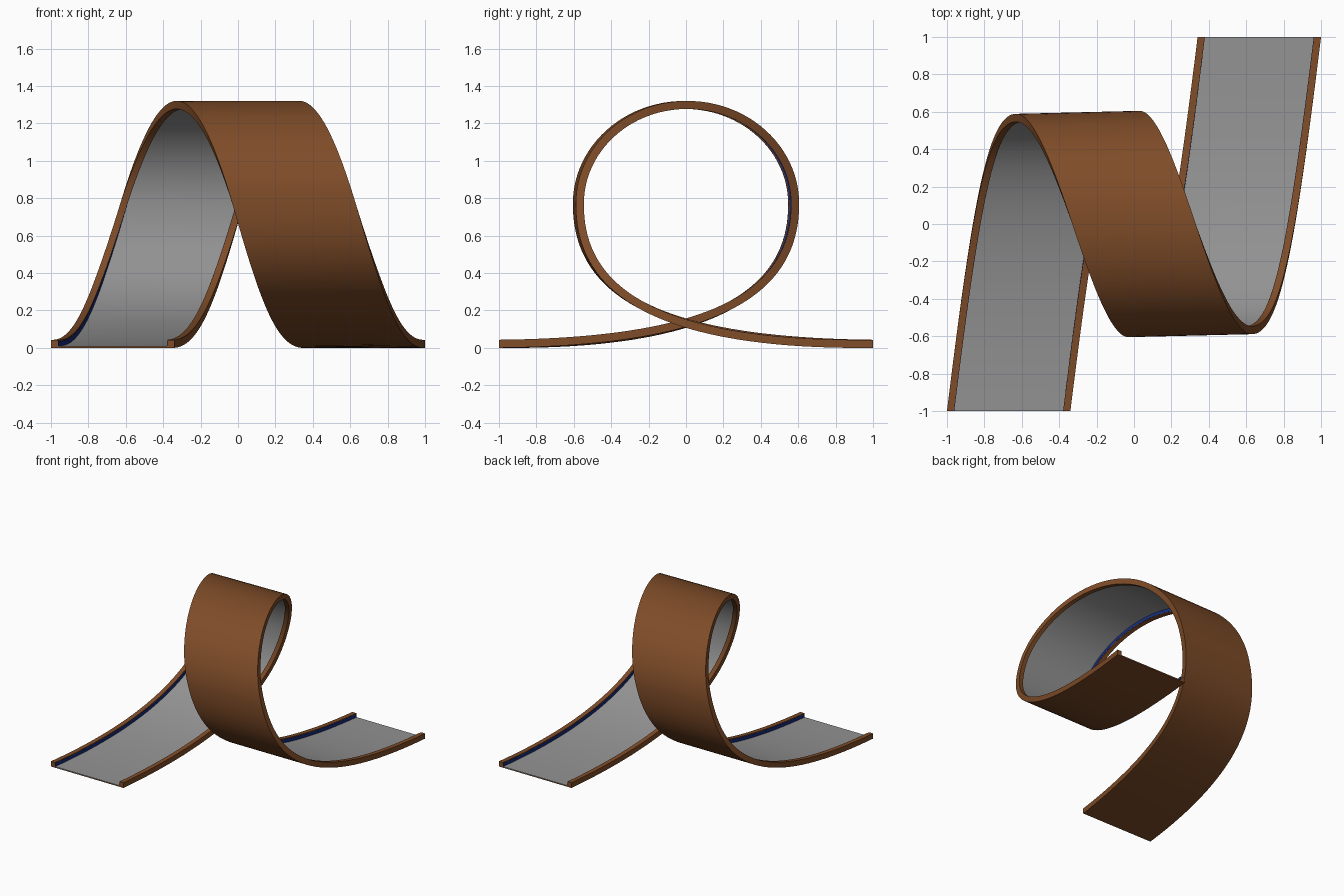
import bpy, bmesh
from mathutils import Vector

if "Cube" in bpy.data.objects:
    bpy.data.objects.remove(bpy.data.objects["Cube"])

# Outer centre line of half the track as two Bezier arcs: x, y, z, sideways bank
ramp = [(-.67, -1, 0, 0), (-.535, .1, 0, .012), (-.45, .6, .25, -.008), (-.30, .597, .77, -.008)]
crown = [(-.30, .597, .77, -.008), (-.209, .597, 1.074, -.008), (-.11, .331, 1.32, -.003), (0, 0, 1.32, 0)]


def bezier(pts, steps):
    a, b, c, d = [Vector(p) for p in pts]
    return [a * (1 - t) ** 3 + b * 3 * t * (1 - t) ** 2 + c * 3 * t * t * (1 - t) + d * t ** 3
            for t in (i / steps for i in range(steps + 1))]


path = bezier(ramp, 40) + bezier(crown, 24)[1:]
# The other half is the same curve turned 180 degrees about z
path += [Vector((-p.x, -p.y, p.z, -p.w)) for p in reversed(path[:-1])]


def material(name, color):
    m = bpy.data.materials.new(name)
    m.diffuse_color = color
    m.use_nodes = True
    m.node_tree.nodes["Principled BSDF"].inputs["Base Color"].default_value = m.diffuse_color
    return m


def sweep(name, profile, mat):
    """Sweep a closed (across, height) profile along the track."""
    bm = bmesh.new()
    rings = []
    last = len(path) - 1
    for i, p in enumerate(path):
        tan = path[min(i + 1, last)] - path[max(i - 1, 0)]
        if i in (0, last):
            tan = Vector((0, 1, 0, 0))
        nrm = Vector((0, -tan.z, tan.y)).normalized()
        rings.append([bm.verts.new(Vector(p[:3]) + Vector((u, 0, 0))
                                   + nrm * (h + p.w * u / W)) for u, h in profile])
    n = len(profile)
    for a, b in zip(rings, rings[1:]):
        for j in range(n):
            k = (j + 1) % n
            bm.faces.new((a[j], a[k], b[k], b[j]))
    bm.faces.new(rings[0])
    bm.faces.new(rings[-1])
    bmesh.ops.recalc_face_normals(bm, faces=bm.faces)
    me = bpy.data.meshes.new(name)
    bm.to_mesh(me)
    bm.free()
    ob = bpy.data.objects.new(name, me)
    bpy.context.collection.objects.link(ob)
    me.materials.append(mat)
    bpy.ops.object.select_all(action='DESELECT')
    ob.select_set(True)
    bpy.context.view_layer.objects.active = ob
    bpy.ops.object.shade_smooth_by_angle(angle=.6)


brown = material("track_brown", (.21, .072, .021, 1))
blue = material("wall_blue", (.008, .025, .2, 1))
grey = material("surface_grey", (.29, .29, .29, 1))
W, R, H, F = .33, .293, .043, .007

# Channel with raised side rails
sweep("track_channel", [(-W, 0), (W, 0), (W, H), (R, H), (R, F), (-R, F), (-R, H), (-W, H)], brown)
# Grey running surface
sweep("running_surface", [(-R, F - .002), (R, F - .002), (R, F + .003), (-R, F + .003)], grey)
# Blue inner faces of the rails
for side, s in (("left", -1), ("right", 1)):
    sweep(side + "_rail_lining", [(s * (R + .002), F), (s * (R - .002), F),
                                  (s * (R - .002), H - .006), (s * (R + .002), H - .006)], blue)
